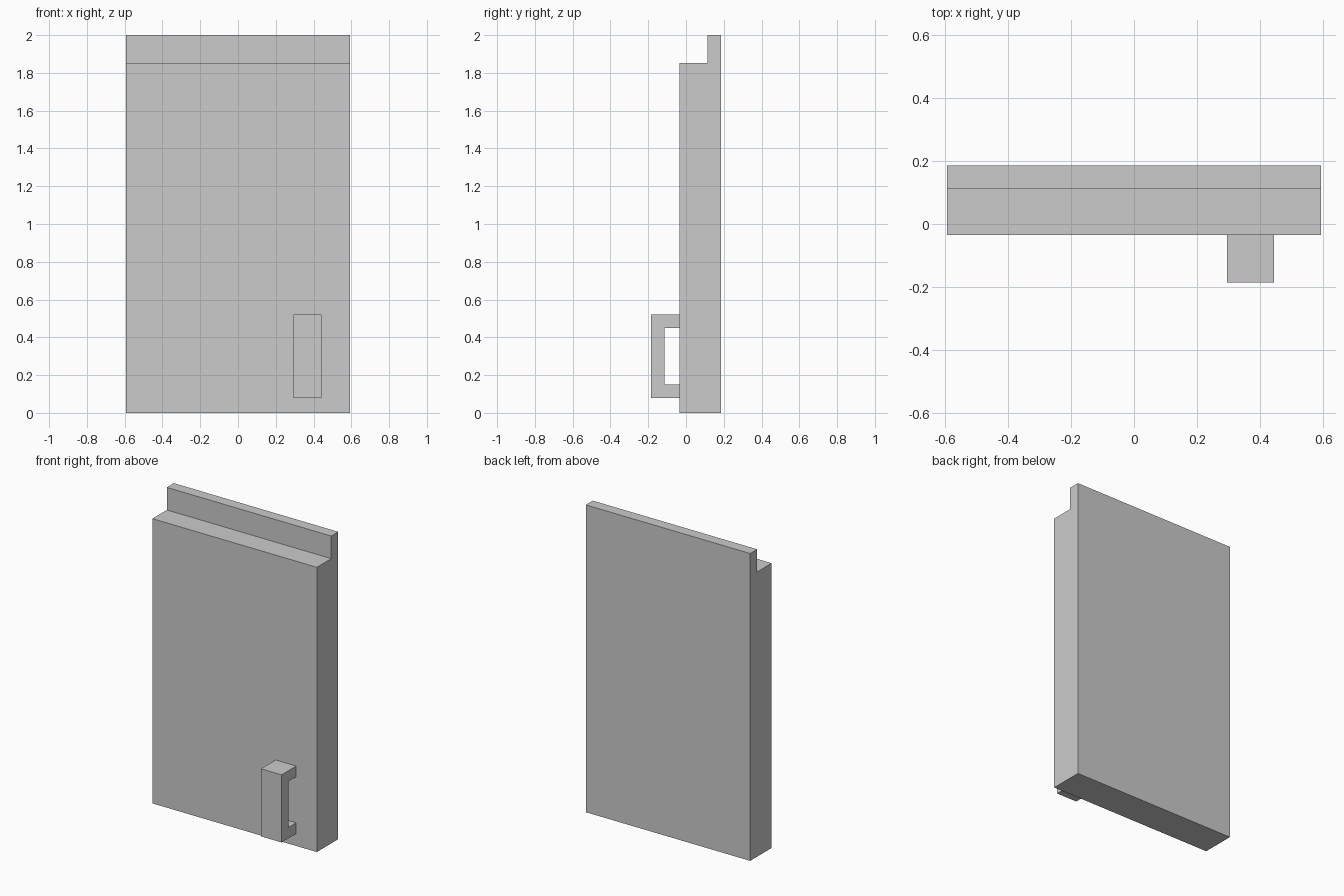
import bpy
import bmesh

if "Cube" in bpy.data.objects:
    bpy.data.objects.remove(bpy.data.objects["Cube"])


def extrude_profile(name, profile, x0, x1):
    """Sweep a closed (y, z) outline along x from x0 to x1."""
    bm = bmesh.new()
    face = bm.faces.new([bm.verts.new((x0, y, z)) for y, z in profile])
    result = bmesh.ops.extrude_face_region(bm, geom=[face], use_keep_orig=True)
    moved = [g for g in result["geom"] if isinstance(g, bmesh.types.BMVert)]
    bmesh.ops.translate(bm, verts=moved, vec=(x1 - x0, 0, 0))
    bmesh.ops.recalc_face_normals(bm, faces=bm.faces)
    mesh = bpy.data.meshes.new(name)
    bm.to_mesh(mesh)
    bm.free()
    obj = bpy.data.objects.new(name, mesh)
    bpy.context.collection.objects.link(obj)
    return obj


FRONT, BACK = -0.035, 0.185

# Door panel with a stepped lip along its top edge
extrude_profile("door_panel", [
    (FRONT, 0), (BACK, 0), (BACK, 2.0),
    (0.113, 2.0), (0.113, 1.853), (FRONT, 1.853),
], -0.592, 0.592)

# C-shaped pull handle on the lower right of the front face
extrude_profile("handle", [
    (FRONT, 0.08), (FRONT, 0.15), (-0.113, 0.15), (-0.113, 0.45),
    (FRONT, 0.45), (FRONT, 0.52), (-0.185, 0.52), (-0.185, 0.08),
], 0.295, 0.443)
